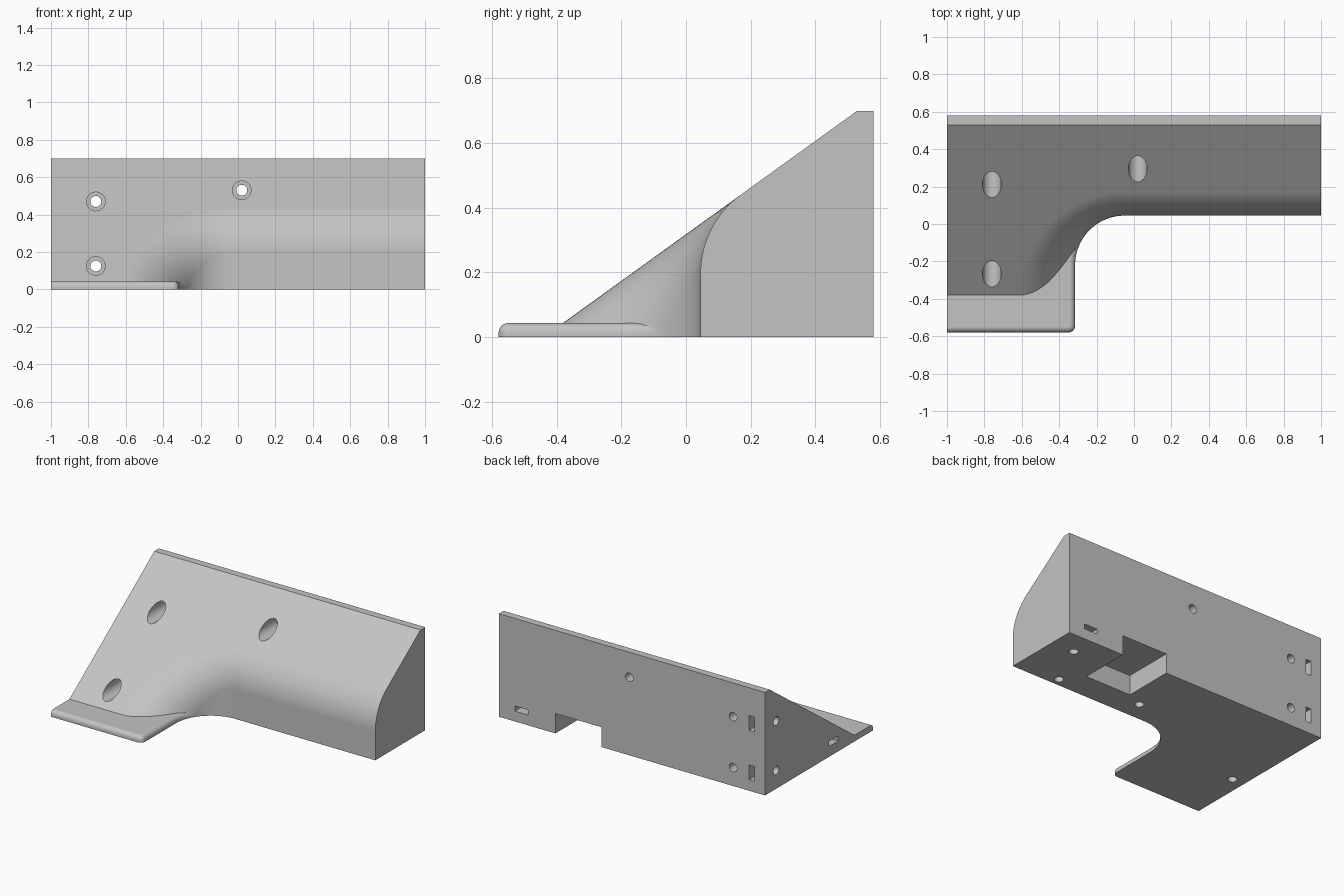
import bpy, bmesh, math
from mathutils import Vector, Matrix

old = bpy.data.objects.get("Cube")
if old:
    bpy.data.objects.remove(old, do_unlink=True)

grey = bpy.data.materials.new("light grey")
grey.use_nodes = True
colour = (0.55, 0.55, 0.55, 1)
grey.diffuse_color = colour
grey.node_tree.nodes["Principled BSDF"].inputs["Base Color"].default_value = colour

BACK, TOP, RIDGE = 0.58, 0.70, 0.53
SLOPE = (TOP - 0.04) / (RIDGE + 0.385)
NORMAL = Vector((0, -SLOPE, 1)).normalized()
FILLET, CORNER = 0.30, 0.265
CENTRE = Vector((-0.05, -0.22, 0))
WALL_X = CENTRE.x - CORNER


def plane_z(y):
    return TOP + SLOPE * (y - RIDGE)


def make_object(name, bm):
    bmesh.ops.recalc_face_normals(bm, faces=bm.faces)
    mesh = bpy.data.meshes.new(name)
    bm.to_mesh(mesh)
    bm.free()
    ob = bpy.data.objects.new(name, mesh)
    bpy.context.collection.objects.link(ob)
    mesh.materials.append(grey)
    return ob


def combine(target, tool, operation):
    tool.hide_render = True
    mod = target.modifiers.new("combine", "BOOLEAN")
    mod.operation, mod.solver, mod.object = operation, "EXACT", tool
    bpy.context.view_layer.objects.active = target
    bpy.ops.object.modifier_apply(modifier=mod.name)
    bpy.data.objects.remove(tool, do_unlink=True)


# Curved inner wall: pairs of wall point and outward direction
def wall_arc(degrees):
    a = math.radians(degrees)
    out = Vector((math.cos(a), -math.sin(a), 0))
    return CENTRE - out * CORNER, out


# One cross-section: wall foot, rolling fillet, slope, ridge, back
def section(wall, out, ridge_x, steps=18):
    spine = wall - out * FILLET
    spine.z = plane_z(spine.y) - FILLET / NORMAL.z
    turn = out.angle(NORMAL)
    axis = out.cross(NORMAL).normalized()
    pts = [Vector((wall.x, wall.y, -1))]
    for i in range(steps + 1):
        pts.append(spine + Matrix.Rotation(turn * i / steps, 3, axis) @ (out * FILLET))
    return pts + back_points(ridge_x)


def back_points(x):
    return [Vector((x, RIDGE, TOP)), Vector((x, BACK, TOP)), Vector((x, BACK, -1))]


# Wedge body, swept along the wall and trimmed flat at the ground
ARC = 32
front_y = CENTRE.y + CORNER
rows = [section(Vector((1, front_y, 0)), Vector((0, -1, 0)), 1)]
for i in range(ARC + 1):
    wall, out = wall_arc(90 * (1 - i / ARC))
    rows.append(section(wall, out, CENTRE.x - 0.56 * i / ARC))
rows.append(section(Vector((WALL_X, -0.9, 0)), Vector((1, 0, 0)), -0.8))
end = Vector((-1, -1.1, plane_z(-1.1)))
count = len(rows[0])
rows.append([Vector((-1, -1.1, -1))] + [end] * (count - 4) + back_points(-1))

bm = bmesh.new()
grid = [[bm.verts.new(p) for p in row] for row in rows]
for a, b in zip(grid, grid[1:]):
    for i in range(count):
        j = (i + 1) % count
        bm.faces.new((a[i], a[j], b[j], b[i]))
bm.faces.new(grid[0])
last = grid[-1]
bm.faces.new(last)
bmesh.ops.remove_doubles(bm, verts=bm.verts, dist=0.00001)
bmesh.ops.bisect_plane(bm, geom=bm.verts[:] + bm.edges[:] + bm.faces[:], dist=0.00001,
                       plane_co=(0, 0, 0), plane_no=(0, 0, 1), clear_inner=True)
bmesh.ops.holes_fill(bm, edges=[e for e in bm.edges if e.is_boundary], sides=0)
body = make_object("bracket_body", bm)

# Thin foot flange with a rounded upper rim and front corner
outline = [wall_arc(50 - 50 * i / 16)[0] for i in range(17)]
r = 0.035
for i in range(9):
    a = math.radians(90 * i / 8)
    outline.append(Vector((WALL_X - r + r * math.cos(a), -BACK + r - r * math.sin(a), 0)))
rim_count = len(outline)
outline += [Vector((-1, -BACK, 0)), Vector((-1, 0.1, 0)), Vector((-0.4, 0.1, 0))]
bm = bmesh.new()
base = bm.faces.new([bm.verts.new(p) for p in outline])
lift = bmesh.ops.extrude_face_region(bm, geom=[base])["geom"]
bmesh.ops.translate(bm, vec=(0, 0, 0.043), verts=[v for v in lift if isinstance(v, bmesh.types.BMVert)])
bm.normal_update()


def on_rim(edge):
    mid = (edge.verts[0].co + edge.verts[1].co) / 2
    raised = all(v.co.z > 0.04 for v in edge.verts)
    return raised and mid.x > -0.999 and mid.y < 0 and not (mid.x < -0.35 and mid.y > -0.5)


rim = [e for e in bm.edges if on_rim(e) and (e.verts[0].co - e.verts[1].co).length > 0]
bmesh.ops.bevel(bm, geom=rim, offset=0.03, segments=6, profile=0.5, affect="EDGES")
flange = make_object("foot_flange", bm)
combine(body, flange, "UNION")


# Cutters for holes and pockets
def drill(start, end, radius):
    start, end = Vector(start), Vector(end)
    d = end - start
    bm = bmesh.new()
    bmesh.ops.create_cone(bm, cap_ends=True, segments=32, radius1=radius, radius2=radius, depth=d.length,
                          matrix=Matrix.Translation((start + end) / 2) @ d.to_track_quat("Z", "Y").to_matrix().to_4x4())
    combine(body, make_object("drill_cutter", bm), "DIFFERENCE")


def pocket(low, high):
    low, high = Vector(low), Vector(high)
    bm = bmesh.new()
    bmesh.ops.create_cube(bm, size=1, matrix=Matrix.Translation((low + high) / 2) @ Matrix.Diagonal((*(high - low), 1)))
    combine(body, make_object("pocket_cutter", bm), "DIFFERENCE")


# Counterbored mounting holes through the slope
for x, z in ((-0.76, 0.47), (-0.76, 0.125), (0.02, 0.53)):
    drill((x, -0.9, z), (x, 0.45, z), 0.05)
    drill((x, 0.4, z), (x, 0.7, z), 0.029)

# Rear notch in the underside
pocket((0.23, 0.235, -0.1), (0.575, 0.7, 0.135))

# Side screw holes with upright nut slots
for z in (0.125, 0.46):
    drill((-1.1, 0.46, z), (-0.85, 0.46, z), 0.029)
    pocket((-0.92, 0.405, z - 0.05), (-0.88, 0.7, z + 0.05))

# Underside screw holes with flat nut slots
for x, y in ((0.83, 0.417), (0.68, 0.10), (0.11, 0.18), (-0.91, -0.154)):
    drill((x, y, -0.1), (x, y, 0.15), 0.029)
pocket((0.78, 0.365, 0.07), (0.88, 0.7, 0.105))
pocket((-1.1, -0.204, 0.07), (-0.86, -0.104, 0.105))

# Smooth shading on rounded surfaces only
bpy.ops.object.select_all(action="DESELECT")
body.select_set(True)
bpy.context.view_layer.objects.active = body
bpy.ops.object.shade_smooth_by_angle(angle=math.radians(30))
weighted = body.modifiers.new("even_shading", "WEIGHTED_NORMAL")
weighted.keep_sharp = True
